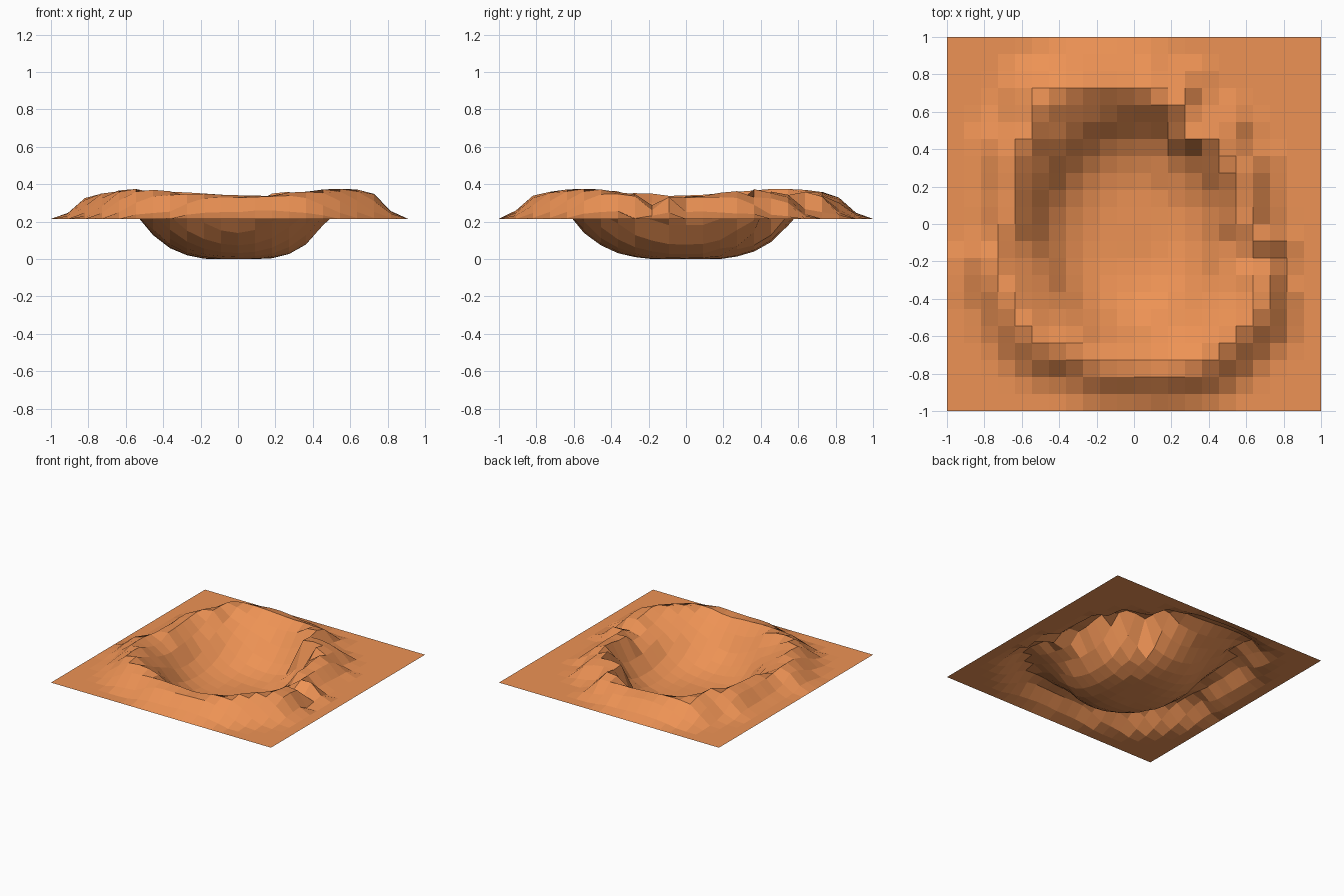
import bpy, bmesh, math

if "Cube" in bpy.data.objects:
    bpy.data.objects.remove(bpy.data.objects["Cube"])

N = 22            # grid cells per side
GROUND = 0.215

# Ragged rim crest: (angle in degrees, distance from centre)
CREST = [(-180, .64), (-174, .66), (-171, .73), (-164, .75), (-150, .74), (-135, .77),
         (-125, .77), (-115, .71), (-104, .74), (-90, .73), (-65, .79), (-55, .78), (-45, .77),
         (-35, .78), (-21, .70), (-18, .58), (-14, .58), (-9, .68), (-5, .62), (0, .55),
         (20, .57), (28, .61), (33, .54), (45, .63), (59, .54), (67, .69), (75, .66),
         (83, .70), (90, .70), (117, .79), (130, .82), (140, .71), (150, .73), (165, .65), (180, .64)]
# Bowl: fraction of bowl radius -> height
BOWL = [(0, 0), (.33, 0), (.45, .01), (.6, .03), (.75, .07), (.91, .14), (1, GROUND)]
# Outer bank: distance beyond crest -> share of rim height
BANK = [(0, 1), (.09, .88), (.18, .27), (.27, 0)]
# Low gap in the rim: (x, y, depth)
GAPS = [(.55, -.18, .06), (.64, -.18, .05), (.45, .45, .02)]


def interp(table, v):
    if v <= table[0][0]:
        return table[0][1]
    for (a, p), (b, q) in zip(table, table[1:]):
        if v <= b:
            return p + (q - p) * (v - a) / (b - a)
    return table[-1][1]


def height(x, y):
    ang, r = math.atan2(y, x), math.hypot(x, y)
    crest = interp(CREST, math.degrees(ang))
    top = 0.36 - 0.016 * math.cos(4 * ang)
    # Oval bowl, held inside the crest
    rx, ry = (.48 if x > 0 else .515), (.57 if y > 0 else .60)
    bowl = 1 / math.hypot(math.cos(ang) / rx, math.sin(ang) / ry)
    bowl = min(bowl, crest * .86)
    if r < bowl:
        z = interp(BOWL, r / bowl)
    elif r < crest:
        z = GROUND + (top - GROUND) * (r - bowl) / (crest - bowl)
    else:
        z = GROUND + (top - GROUND) * interp(BANK, r - crest)
    for gx, gy, depth in GAPS:
        if math.hypot(x - gx, y - gy) < .04:
            z = max(z - depth, GROUND)
    return z


# Terrain sheet with the crater pressed into it
bm = bmesh.new()
bmesh.ops.create_grid(bm, x_segments=N, y_segments=N, size=1)
for v in bm.verts:
    edge = max(abs(v.co.x), abs(v.co.y)) > .99
    v.co.z = GROUND if edge else height(v.co.x, v.co.y)
mesh = bpy.data.meshes.new("crater")
bm.to_mesh(mesh)
bm.free()
crater = bpy.data.objects.new("crater", mesh)
bpy.context.collection.objects.link(crater)

mat = bpy.data.materials.new("orange_soil")
mat.diffuse_color = (0.85, 0.29, 0.09, 1)
mat.use_nodes = True
mat.node_tree.nodes["Principled BSDF"].inputs["Base Color"].default_value = mat.diffuse_color
mesh.materials.append(mat)
